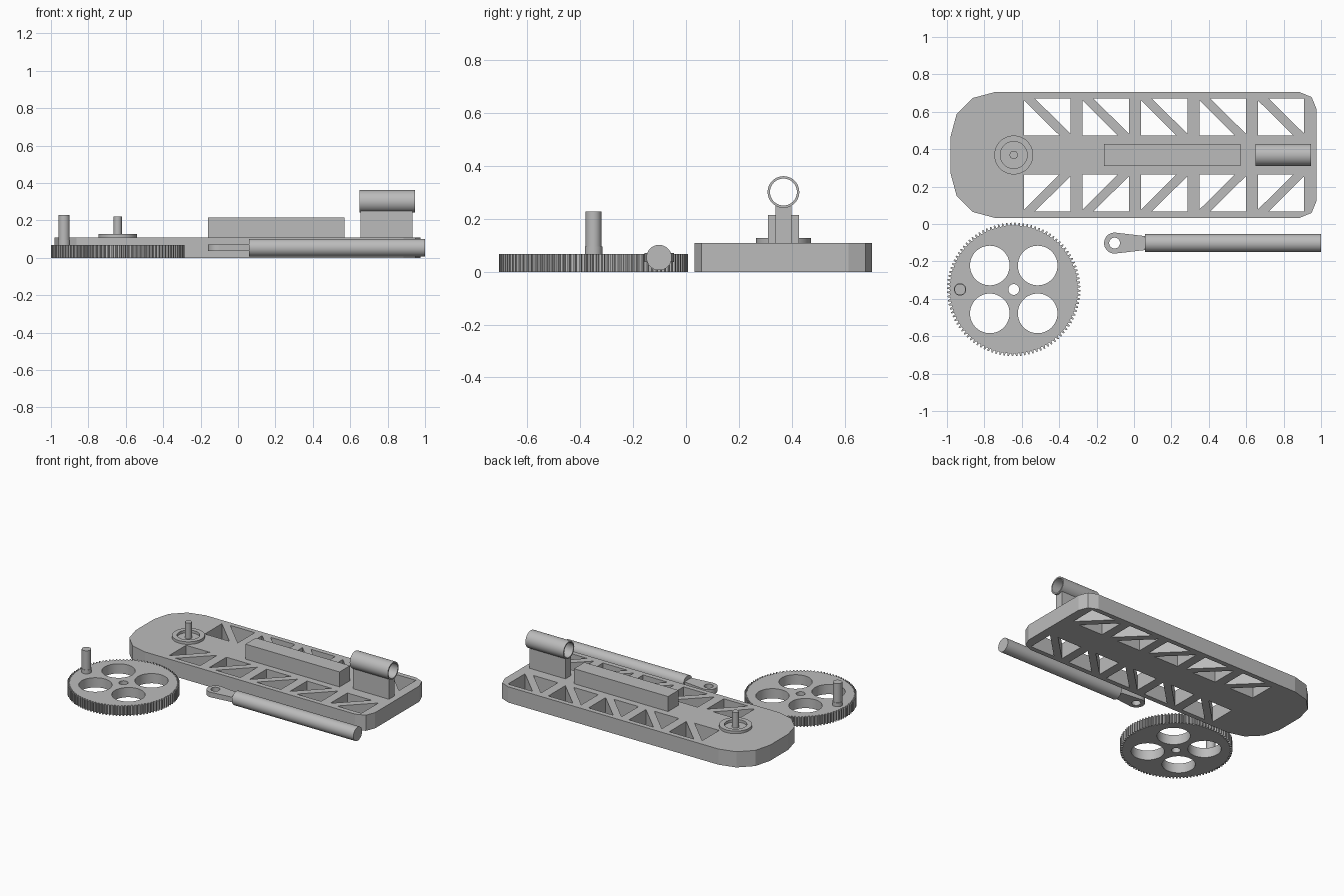
import bpy, bmesh, math
from math import cos, sin, pi, radians

old = bpy.data.objects.get("Cube")
if old:
    bpy.data.objects.remove(old, do_unlink=True)

grey = bpy.data.materials.new("plain grey")
grey.use_nodes = True
grey.diffuse_color = (0.5, 0.5, 0.5, 1)
grey.node_tree.nodes["Principled BSDF"].inputs["Base Color"].default_value = (0.5, 0.5, 0.5, 1)


def circle(x, y, r, n=48):
    return [(x + r * cos(2 * pi * i / n), y + r * sin(2 * pi * i / n)) for i in range(n)]


def arc(x, y, r, start, end, steps):
    angles = [radians(start + (end - start) * i / steps) for i in range(steps + 1)]
    return [(x + r * cos(a), y + r * sin(a)) for a in angles]


def rect(x0, x1, y0, y1):
    return [(x0, y0), (x1, y0), (x1, y1), (x0, y1)]


def extrude(name, loops, z0, z1, smooth=True):
    """Filled outline (first loop) with holes (other loops), extruded from z0 to z1."""
    curve = bpy.data.curves.new(name, "CURVE")
    curve.dimensions = "2D"
    curve.fill_mode = "BOTH"
    curve.extrude = (z1 - z0) / 2
    for loop in loops:
        spline = curve.splines.new("POLY")
        spline.points.add(len(loop) - 1)
        for point, (x, y) in zip(spline.points, loop):
            point.co = (x, y, 0, 1)
        spline.use_cyclic_u = True
    obj = bpy.data.objects.new(name, curve)
    bpy.context.collection.objects.link(obj)
    bpy.ops.object.select_all(action="DESELECT")
    obj.select_set(True)
    bpy.context.view_layer.objects.active = obj
    bpy.ops.object.convert(target="MESH")
    obj = bpy.context.view_layer.objects.active
    obj.name = name
    mesh = obj.data
    bm = bmesh.new()
    bm.from_mesh(mesh)
    bmesh.ops.remove_doubles(bm, verts=bm.verts, dist=0.0001)
    bmesh.ops.recalc_face_normals(bm, faces=bm.faces)
    bmesh.ops.translate(bm, verts=bm.verts, vec=(0, 0, (z0 + z1) / 2))
    bm.to_mesh(mesh)
    bm.free()
    mesh.materials.clear()
    mesh.materials.append(grey)
    if smooth:
        bpy.ops.object.shade_smooth_by_angle(angle=radians(25))
    else:
        bpy.ops.object.shade_flat()
    return obj


def along_x(obj, y, z):
    """Turn an upright extrusion so that its height runs along x."""
    obj.rotation_euler = (0, pi / 2, 0)
    obj.location = (0, y, z)


# Base plate with a truss of triangular windows on both sides
MID, TOP = 0.369, 0.11
HALF = 0.336
R1, R2 = 0.235, 0.09
outline = (arc(0.976 - R2, MID + HALF - R2, R2, 0, 90, 2)
           + arc(-0.98 + R1, MID + HALF - R1, R1, 90, 180, 3)
           + arc(-0.98 + R1, MID - HALF + R1, R1, 180, 270, 3)
           + arc(0.976 - R2, MID - HALF + R2, R2, 270, 360, 2))
windows = []
for i in range(5):
    x0 = -0.588 + 0.3125 * i
    x1 = x0 + 0.248
    for side in (1, -1):
        near, far = MID + side * 0.104, MID + side * 0.302
        windows.append([(x0, near), (x1 - 0.058, near), (x0, far - side * 0.01)])
        windows.append([(x1, far), (x0 + 0.058, far), (x1, near + side * 0.01)])
extrude("base_plate", [outline] + windows, 0, TOP, smooth=False)

# Pivot ring and pin on the base
PX = -0.643
extrude("pivot_ring", [circle(PX, MID, 0.104), circle(PX, MID, 0.072)], TOP, 0.128)
extrude("pivot_pin", [circle(PX, MID, 0.022, 32)], TOP, 0.22)

# Guide block, tube support and guide tube
extrude("guide_block", [rect(-0.16, 0.57, MID - 0.058, MID + 0.058)], TOP, 0.215)
extrude("tube_support", [rect(0.655, 0.933, MID - 0.03, MID + 0.03)], TOP, 0.25)
tube = extrude("guide_tube", [circle(0, 0, 0.06), circle(0, 0, 0.051)], 0.65, 0.945)
along_x(tube, MID, 0.302)

# Gear wheel with four round openings, an axle hole and a crank pin
GY, TEETH = -0.35, 100
teeth = []
for i in range(TEETH):
    for step, r in ((0, 0.342), (0.4, 0.342), (0.55, 0.357), (0.85, 0.357)):
        a = 2 * pi * (i + step) / TEETH
        teeth.append((PX + r * cos(a), GY + r * sin(a)))
openings = [circle(PX + sx * 0.128, GY + sy * 0.128, 0.106)
            for sx in (1, -1) for sy in (1, -1)]
extrude("gear_wheel", [teeth, circle(PX, GY, 0.029, 32)] + openings, 0, 0.068)
extrude("crank_pin", [circle(-0.93, GY, 0.03, 32)], 0.06, 0.228)
extrude("crank_pin_collar", [circle(-0.93, GY, 0.033, 32)], 0.06, 0.095)

# Piston rod with a flat tapering eye
RY, RZ = -0.102, 0.054
rod = extrude("piston_rod", [circle(0, 0, 0.048)], 0.058, 1.0)
along_x(rod, RY, RZ)
eye = [(0.07, RY - 0.036), (0.07, RY + 0.036)] + arc(-0.104, RY, 0.056, 83, 277, 28)
extrude("rod_eye", [eye, circle(-0.104, RY, 0.029, 32)], 0.037, 0.072)
